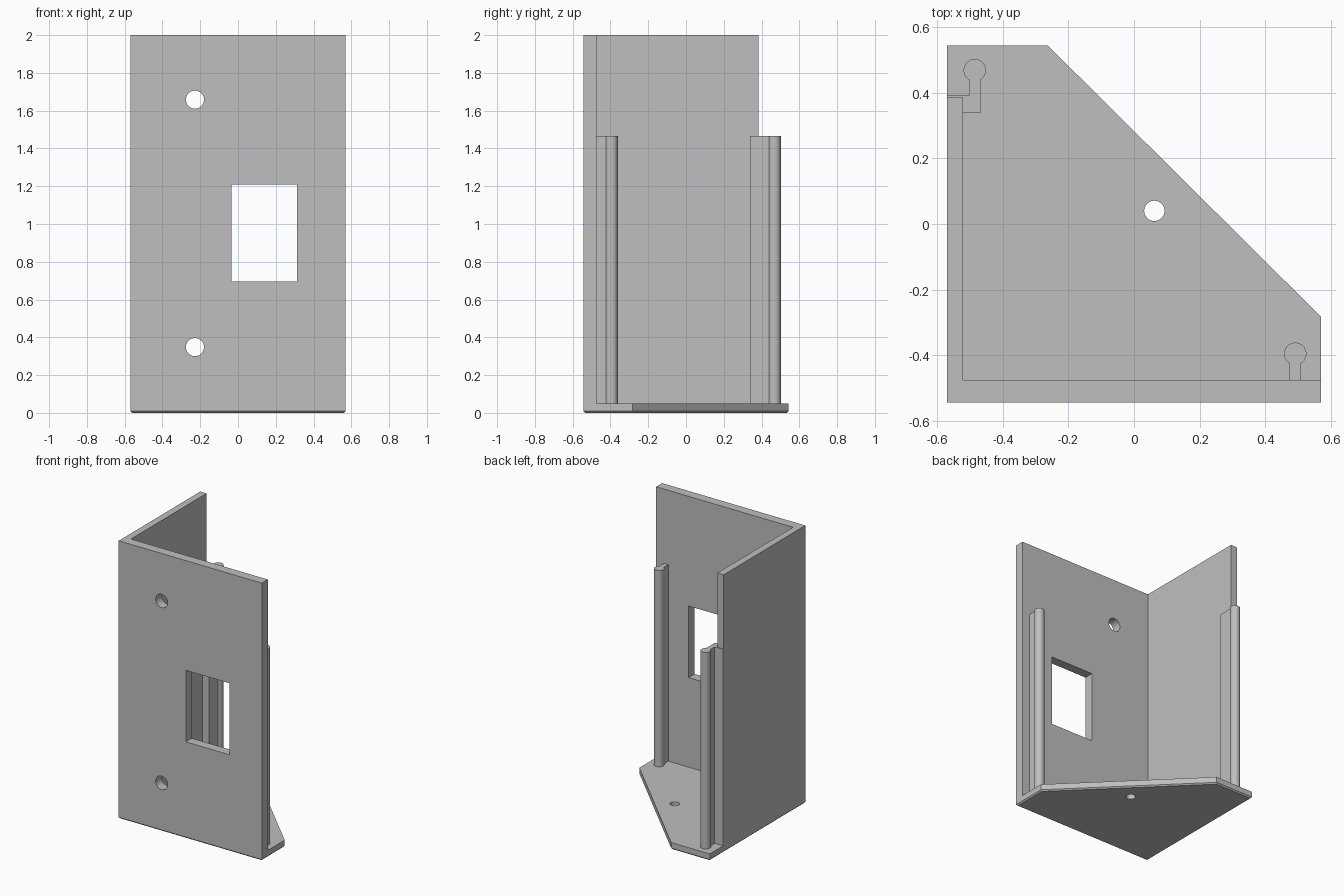
import bpy
import bmesh
from math import cos, sin, radians, pi

if "Cube" in bpy.data.objects:
    bpy.data.objects.remove(bpy.data.objects["Cube"], do_unlink=True)

GREY = (0.52, 0.52, 0.52, 1)
grey = bpy.data.materials.new("plain grey")
grey.use_nodes = True
grey.diffuse_color = GREY
grey.node_tree.nodes["Principled BSDF"].inputs["Base Color"].default_value = GREY

BASE_TOP, RAIL_TOP, TOP = 0.05, 1.465, 2.0
X, Y = 0.57, 0.543            # half width and half depth
IN_X, IN_Y = -0.52, -0.475    # inner faces of the walls
WALL_END = 0.385


def prism(name, outline, z0, z1, bevel_bottom=0):
    """Extrude a flat outline between two heights."""
    bm = bmesh.new()
    face = bm.faces.new([bm.verts.new((x, y, z0)) for x, y in outline])
    grown = bmesh.ops.extrude_face_region(bm, geom=[face])["geom"]
    for v in grown:
        if isinstance(v, bmesh.types.BMVert):
            v.co.z = z1
    bmesh.ops.recalc_face_normals(bm, faces=bm.faces)
    if bevel_bottom:
        rim = [e for e in bm.edges if all(v.co.z == bm.verts[:][0].co.z for v in e.verts)]
        bmesh.ops.bevel(bm, geom=rim, offset=bevel_bottom, segments=1, affect="EDGES")
    mesh = bpy.data.meshes.new(name)
    bm.to_mesh(mesh)
    bm.free()
    mesh.materials.append(grey)
    obj = bpy.data.objects.new(name, mesh)
    bpy.context.collection.objects.link(obj)
    return obj


def arc(cx, cy, r, start=0, end=360, steps=32):
    return [(cx + r * cos(radians(start + (end - start) * i / steps)),
             cy + r * sin(radians(start + (end - start) * i / steps)))
            for i in range(steps + 1)]


def combine(target, other, operation):
    """Apply a boolean and drop the helper."""
    mod = target.modifiers.new(operation.title(), "BOOLEAN")
    mod.operation, mod.solver, mod.object = operation, "EXACT", other
    bpy.context.view_layer.objects.active = target
    bpy.ops.object.modifier_apply(modifier=mod.name)
    bpy.data.objects.remove(other, do_unlink=True)


# L-shaped walls joined to the clipped base plate
body = prism("wall_bracket", [(-X, -Y), (X, -Y), (X, IN_Y), (IN_X, IN_Y),
                              (IN_X, WALL_END), (-X, WALL_END)], 0.03, TOP)
base = prism("base_plate", [(-X, -Y), (X, -Y), (X, -0.283), (-0.262, Y), (-X, Y)],
             0, BASE_TOP, 0.009)
combine(body, base, "UNION")

# Window and screw holes
combine(body, prism("window_cutter", [(-0.035, -0.7), (0.312, -0.7),
                                      (0.312, -0.4), (-0.035, -0.4)], 0.695, 1.21),
        "DIFFERENCE")
combine(body, prism("base_hole_cutter", arc(0.062, 0.04, 0.031)[:-1], -0.1, 0.2),
        "DIFFERENCE")
for z in (0.348, 1.658):
    hole = prism("wall_hole_cutter", arc(0, 0, 0.048)[:-1], 0.4, 0.7)
    hole.rotation_euler.x = pi / 2
    hole.location = (-0.228, 0, z)
    bpy.context.view_layer.update()
    combine(body, hole, "DIFFERENCE")

# Remove seams on flat faces
bm = bmesh.new()
bm.from_mesh(body.data)
bmesh.ops.remove_doubles(bm, verts=bm.verts, dist=0.0001)
bmesh.ops.dissolve_limit(bm, angle_limit=radians(1), verts=bm.verts, edges=bm.edges)
bm.to_mesh(body.data)
bm.free()

# Round-headed rails on necks
NECK, ROUND = 0.017, 0.034


def head(cx, cy):
    return arc(cx, cy, ROUND, -60, 240)


right_x = 0.491
front_rail = prism("front_rail", [(right_x - NECK, IN_Y), (right_x + NECK, IN_Y)]
                   + head(right_x, -0.395), BASE_TOP, RAIL_TOP)
left_x = -0.485
side_rail = prism("side_rail", [(IN_X, 0.338), (left_x + NECK, 0.338)]
                  + head(left_x, 0.468)
                  + [(left_x - NECK, 0.391), (-X, 0.391), (-X, WALL_END), (IN_X, WALL_END)],
                  BASE_TOP, RAIL_TOP)

# Smooth the round surfaces, keep edges sharp
bpy.ops.object.select_all(action="DESELECT")
for obj in (body, front_rail, side_rail):
    obj.select_set(True)
bpy.context.view_layer.objects.active = body
bpy.ops.object.shade_smooth_by_angle(angle=radians(30))
